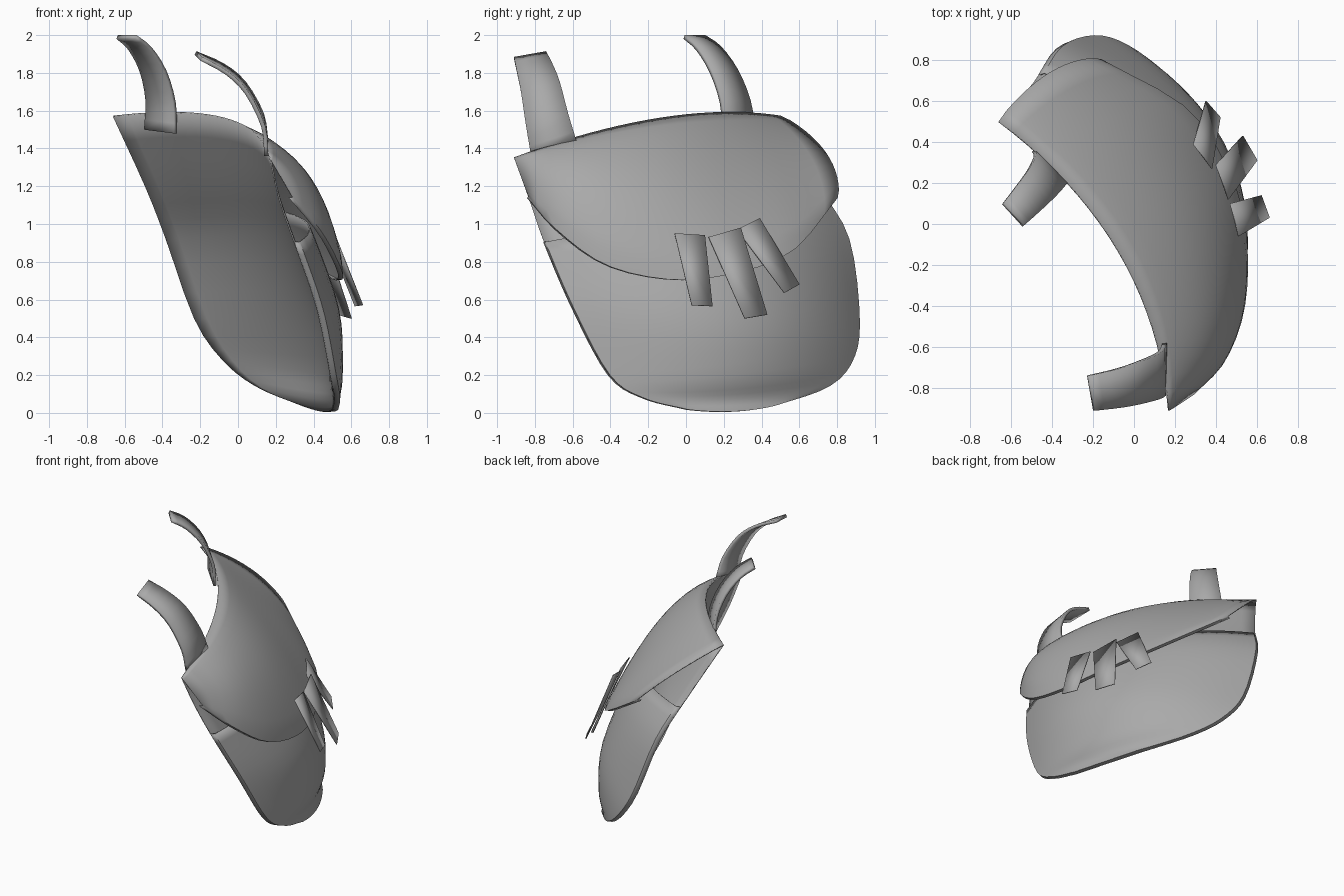
import bpy, bmesh, math
from mathutils import Vector as V

cube = bpy.data.objects.get("Cube")
if cube:
    bpy.data.objects.remove(cube)

grey = bpy.data.materials.new("plain_grey")
grey.use_nodes = True
color = (0.4, 0.4, 0.4, 1)
grey.diffuse_color = color
grey.node_tree.nodes["Principled BSDF"].inputs["Base Color"].default_value = color


def spline(points, t):
    """Point at t (0 to 1) on a smooth curve through all the points."""
    last = len(points) - 1
    i = min(int(t * last), last - 1)
    f = t * last - i
    b, c = points[i], points[i + 1]
    a = points[i - 1] if i else b * 2 - c
    d = points[i + 2] if i + 2 <= last else c * 2 - b
    return (b * 2 + (c - a) * f + (a * 2 - b * 5 + c * 4 - d) * f ** 2
            + (b * 3 - a - c * 3 + d) * f ** 3) / 2


def sheet(name, rows, thickness):
    """Smooth thin sheet lofted through rows of points."""
    bm = bmesh.new()
    grid = [[bm.verts.new(p) for p in row] for row in rows]
    for lower, upper in zip(grid, grid[1:]):
        for i in range(len(lower) - 1):
            bm.faces.new((lower[i], lower[i + 1], upper[i + 1], upper[i]))
    bmesh.ops.remove_doubles(bm, verts=bm.verts, dist=0.0005)
    bmesh.ops.recalc_face_normals(bm, faces=bm.faces)
    mesh = bpy.data.meshes.new(name)
    bm.to_mesh(mesh)
    bm.free()
    mesh.materials.append(grey)
    obj = bpy.data.objects.new(name, mesh)
    bpy.context.collection.objects.link(obj)
    solid = obj.modifiers.new("thickness", "SOLIDIFY")
    solid.thickness = thickness
    solid.offset = 0
    bpy.ops.object.select_all(action="DESELECT")
    obj.select_set(True)
    bpy.context.view_layer.objects.active = obj
    bpy.ops.object.shade_smooth_by_angle(angle=math.radians(40))


# Side edges of the curved back, from top to bottom
near_edge = [V(p) for p in (
    (.17, -.91, 1.35), (.22, -.83, 1.13), (.3, -.75, .9), (.42, -.6, .55),
    (.49, -.41, .2), (.51, -.23, .08), (.5, 0, .02))]
far_edge = [V(p) for p in (
    (-.66, .5, 1.57), (-.49, .69, 1.2), (-.38, .85, .92), (-.23, .905, .5),
    (-.08, .87, .28), (.1, .74, .14), (.34, .46, .04))]
# Outward bow of the back, upward lift, and extra depth of the pouch
shape = [V(p) for p in (
    (.185, .1, .1), (.19, .05, .12), (.2, .03, .155), (.2, 0, .16),
    (.17, -.02, .08), (.08, -.03, .035), (.03, -.02, 0))]
outward = V((.92, .38, 0))
COLUMNS, ROWS = 20, 18


def wrap(h, t, pouch=0):
    """Point on the bowed back or pouch, at height h and position t across."""
    bow, lift, depth = spline(shape, h)
    arc = 4 * t * (1 - t)
    base = spline(near_edge, h).lerp(spline(far_edge, h), t)
    push = arc * (bow + pouch * depth) + pouch * .03
    return base + outward * push + V((0, 0, lift * arc))


def rim(t, k):
    """Height on the pouch, k down from its slanted rim."""
    top = .33 - .13 * t
    return top + (1 - top) * k


across = [i / COLUMNS for i in range(COLUMNS + 1)]
down = [i / ROWS for i in range(ROWS + 1)]

# Back panel
sheet("back_panel", [[wrap(h, t) for t in across] for h in down], .008)

# Open-topped front pouch with a narrow gusset round its edge
pouch = [[wrap(rim(0, k), 0)] + [wrap(rim(t, k), t, 1) for t in across]
         + [wrap(rim(1, k), 1)] for k in down]
pouch.append([wrap(1, 0)] + [wrap(1, t) for t in across] + [wrap(1, 1)])
sheet("front_pouch", pouch, .008)

# Flap folded over from the top of the back, with a rounded far corner
flap_hem = [V(p) for p in (
    (.29, -.83, 1.14), (.44, -.67, .96), (.535, -.42, .785), (.55, -.1, .71),
    (.485, .2, .73), (.27, .55, .85), (-.16, .8, 1.14))]
flap_rise = V((.8, .35, .5))
corner_rise = V((0, .09, .02))


def flap_point(s, v):
    puff = .13 * (1.45 - 1.1 * s) * abs(math.sin(math.pi * s)) ** .7
    swell = abs(math.sin(math.pi * v)) ** .75
    rise = (flap_rise * puff + corner_rise * s ** 3) * swell
    return wrap(0, s).lerp(spline(flap_hem, s), v) + rise


flap = [[flap_point(s, v / 14) for s in across] for v in range(15)]
flap.append([p - outward * .025 for p in flap[-1]])
sheet("flap", flap, .008)


# Cut strap ends
def strap(name, path, wide_start, wide_end):
    path = [V(p) for p in path]
    rows = []
    for i in range(13):
        centre = spline(path, i / 12)
        half = V(wide_start).lerp(V(wide_end), i / 12)
        rows.append([centre - half, centre, centre + half])
    sheet(name, rows, .022)


strap("strap_end_near",
      ((.15, -.7, 1.4), (.13, -.735, 1.55), (.04, -.77, 1.72),
       (-.07, -.8, 1.82), (-.21, -.825, 1.89)),
      (0, .12, .04), (-.015, .085, .015))
strap("strap_end_far",
      ((-.41, .28, 1.49), (-.41, .26, 1.65), (-.45, .2, 1.81),
       (-.52, .12, 1.93), (-.59, .045, 1.99)),
      (.08, -.08, -.01), (.05, -.055, 0))

# Three flat tabs hanging from the flap: top pair, then bottom pair
tabs = (
    ((.51, -.06, .95), (.47, .1, .94), (.66, .03, .57), (.62, .14, .565)),
    ((.46, .12, .93), (.4, .29, .98), (.6, .31, .5), (.53, .43, .52)),
    ((.38, .27, .97), (.29, .39, 1.03), (.42, .52, .635), (.35, .6, .68)),
)
for n, (a, b, c, d) in enumerate(tabs):
    sheet(f"flap_tab_{n + 1}", [[V(a), V(b)], [V(c), V(d)]], .006)
